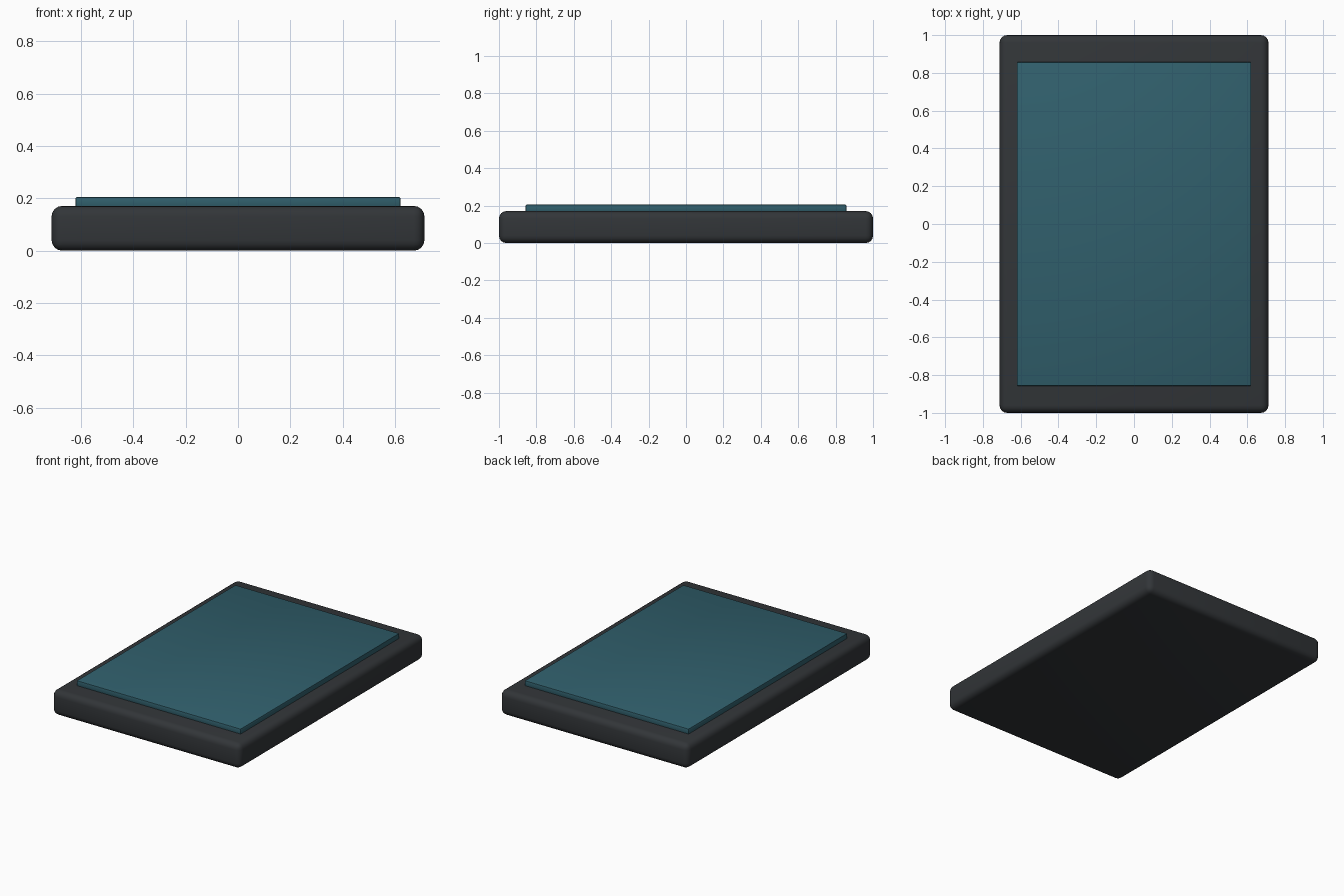
import bpy
import math

if "Cube" in bpy.data.objects:
    bpy.data.objects.remove(bpy.data.objects["Cube"])


def material(name, color):
    mat = bpy.data.materials.new(name)
    mat.diffuse_color = (*color, 1.0)
    mat.use_nodes = True
    mat.node_tree.nodes["Principled BSDF"].inputs["Base Color"].default_value = mat.diffuse_color
    return mat


def rounded_slab(name, size, z_bottom, bevel, segments, mat):
    """Box with rounded edges, sitting at z_bottom."""
    bpy.ops.mesh.primitive_cube_add(size=1, location=(0, 0, z_bottom + size[2] / 2))
    obj = bpy.context.object
    obj.name = name
    obj.scale = size
    bpy.ops.object.transform_apply(location=False, rotation=False, scale=True)
    mod = obj.modifiers.new("rounded_edges", 'BEVEL')
    mod.width = bevel
    mod.segments = segments
    bpy.ops.object.modifier_apply(modifier=mod.name)
    bpy.ops.object.shade_smooth_by_angle(angle=math.radians(35))
    obj.data.materials.append(mat)
    return obj


dark = material("dark_casing", (0.032, 0.036, 0.040))
teal = material("teal_glass", (0.030, 0.115, 0.150))

# Casing
rounded_slab("casing", (1.424, 2.0, 0.171), 0.0, 0.04, 4, dark)

# Raised screen panel, slightly sunk into the casing
rounded_slab("screen", (1.24, 1.714, 0.04), 0.165, 0.005, 2, teal)
